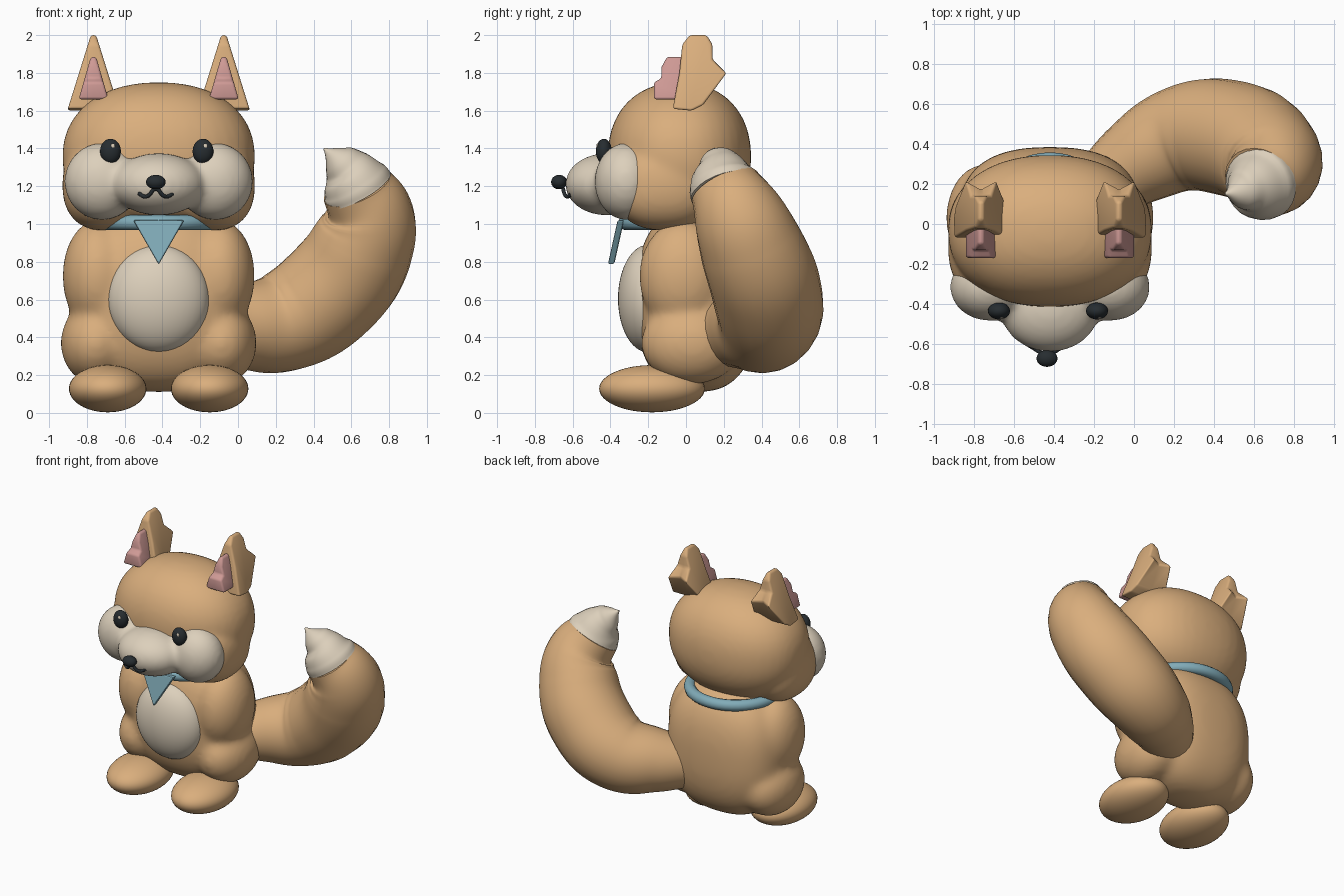
import bpy, bmesh, math
from mathutils import Vector

cube = bpy.data.objects.get("Cube")
if cube:
    bpy.data.objects.remove(cube, do_unlink=True)

MID = -0.42  # centre line of the animal; the tail swings out to its left


def material(name, rgb):
    m = bpy.data.materials.new(name)
    m.use_nodes = True
    m.diffuse_color = (*rgb, 1)
    m.node_tree.nodes["Principled BSDF"].inputs["Base Color"].default_value = (*rgb, 1)
    return m


FUR = material("tan fur", (0.70, 0.425, 0.205))
CREAM = material("cream fur", (0.72, 0.63, 0.50))
PINK = material("pink inner ear", (0.62, 0.32, 0.30))
BLUE = material("blue scarf", (0.22, 0.41, 0.48))
DARK = material("dark eye and nose", (0.02, 0.026, 0.03))


def finish(name, bm, mat, smooth=True):
    bmesh.ops.recalc_face_normals(bm, faces=bm.faces)
    mesh = bpy.data.meshes.new(name)
    bm.to_mesh(mesh)
    bm.free()
    for p in mesh.polygons:
        p.use_smooth = smooth
    mesh.materials.append(mat)
    ob = bpy.data.objects.new(name, mesh)
    bpy.context.collection.objects.link(ob)
    return ob


def add_ball(bm, centre, radii, power=2.0):
    """Ellipsoid; a power above 2 makes it boxier."""
    made = bmesh.ops.create_uvsphere(bm, u_segments=40, v_segments=24, radius=1)
    for v in made["verts"]:
        norm = sum(abs(c) ** power for c in v.co) ** (1 / power)
        v.co = Vector(centre) + Vector([c / norm * r for c, r in zip(v.co, radii)])


def ball(name, centre, radii, mat):
    bm = bmesh.new()
    add_ball(bm, centre, radii)
    return finish(name, bm, mat)


def blend(name, balls, mat, rounds):
    """Several ellipsoids melted into one smooth skin."""
    bm = bmesh.new()
    for b in balls:
        add_ball(bm, *b)
    ob = finish(name, bm, mat)
    rem = ob.modifiers.new("merge", 'REMESH')
    rem.mode = 'VOXEL'
    rem.voxel_size = 0.018
    rem.use_smooth_shade = True
    sm = ob.modifiers.new("soften", 'SMOOTH')
    sm.factor = 0.5
    sm.iterations = rounds
    return ob


def tube(name, points, mat, depth=1.0):
    """Round sweep through (x, y, z, radius) points."""
    cu = bpy.data.curves.new(name, 'CURVE')
    cu.dimensions = '3D'
    cu.bevel_depth = depth
    cu.bevel_resolution = 10
    cu.resolution_u = 10
    cu.use_fill_caps = True
    sp = cu.splines.new('BEZIER')
    sp.radius_interpolation = 'CARDINAL'
    sp.bezier_points.add(len(points) - 1)
    for bp, (x, y, z, r) in zip(sp.bezier_points, points):
        bp.co = (x, y, z)
        bp.radius = r
        bp.handle_left_type = bp.handle_right_type = 'AUTO'
    cu.materials.append(mat)
    ob = bpy.data.objects.new(name, cu)
    bpy.context.collection.objects.link(ob)
    return ob


def ear_part(name, x, profile, half_width, mat, notch):
    """Side profile (y, z) widened in x, tapering to a point at the top."""
    low = min(z for y, z in profile)
    high = max(z for y, z in profile)
    middle = sum(y for y, z in profile) / len(profile)
    bm = bmesh.new()
    cols = []
    for side in (-1, 0, 1):
        col = []
        for y, z in profile:
            w = 0.014 + half_width * (high - z) / (high - low)
            inset = notch if side == 0 and y > middle + 0.08 else 0
            col.append(bm.verts.new((x + side * w, y - inset, z)))
        cols.append(col)
    n = len(profile)
    for a, b in zip(cols, cols[1:]):
        for i in range(n):
            j = (i + 1) % n
            bm.faces.new((a[i], a[j], b[j], b[i]))
    bm.faces.new(cols[0])
    bm.faces.new(cols[2])
    ob = finish(name, bm, mat)
    bev = ob.modifiers.new("soft edges", 'BEVEL')
    bev.width = 0.016
    bev.segments = 3
    bev.limit_method = 'ANGLE'
    return ob


# Body: torso with arms and haunches melted in
parts = [((MID, 0.06, 0.60), (0.45, 0.325, 0.49), 2.5)]
for s in (-1, 1):
    parts.append(((MID + s * 0.32, -0.01, 0.725), (0.19, 0.24, 0.3)))
    parts.append(((MID + s * 0.33, 0.03, 0.37), (0.19, 0.27, 0.22)))
blend("body", parts, FUR, 30)
ball("belly_patch", (MID, -0.2, 0.605), (0.27, 0.16, 0.285), CREAM)

# Head with jowls, and cream mask
skull = [((MID, -0.035, 1.355), (0.51, 0.38, 0.395), 2.2)]
skull += [((MID + s * 0.29, -0.11, 1.205), (0.22, 0.28, 0.24), 2.3) for s in (-1, 1)]
blend("head", skull, FUR, 12)
mask = [((MID, -0.42, 1.21), (0.25, 0.22, 0.165))]
mask += [((MID + s * 0.3, -0.315, 1.225), (0.2, 0.17, 0.205)) for s in (-1, 1)]
blend("muzzle_mask", mask, CREAM, 14)

# Mirrored parts: feet, eyes, ears
EAR = [(-0.07, 1.61), (-0.035, 1.8), (-0.02, 1.95), (0.02, 2.0), (0.11, 2.0),
       (0.14, 1.95), (0.14, 1.87), (0.22, 1.8), (0.09, 1.63), (0.03, 1.6)]
INNER = [(-0.17, 1.66), (-0.17, 1.75), (-0.13, 1.77), (-0.13, 1.83),
         (-0.1, 1.885), (0.02, 1.885), (0.02, 1.66)]
for s, side in ((-1, "right"), (1, "left")):
    ball(side + "_foot", (MID + s * 0.27, -0.18, 0.128), (0.205, 0.28, 0.125), FUR)
    eye_x = MID - 0.01 + s * 0.245
    ball(side + "_eye", (eye_x, -0.435, 1.385), (0.055, 0.042, 0.066), DARK)
    ball(side + "_eye_glint", (eye_x + 0.012, -0.469, 1.412), (0.011, 0.006, 0.013), CREAM)
    x = MID + s * 0.345
    ear_part(side + "_ear", x, EAR, 0.125, FUR, 0.045)
    ear_part(side + "_inner_ear", x, INNER, 0.065, PINK, 0)

# Nose and mouth
ball("nose", (MID - 0.015, -0.672, 1.222), (0.052, 0.042, 0.038), DARK)
half = [(0.09, -0.607, 1.162), (0.06, -0.625, 1.145), (0.04, -0.638, 1.15)]
mouth = [(-x, y, z) for x, y, z in half] + [(0, -0.65, 1.185)] + half[::-1]
tube("mouth", [(MID - 0.015 + x, y, z, 1) for x, y, z in mouth], DARK, 0.01)

# Scarf: neck ring and hanging point
bpy.ops.mesh.primitive_torus_add(location=(MID, 0.0, 1.007), major_radius=0.318,
                                 minor_radius=0.04, major_segments=48, minor_segments=12)
ring = bpy.context.object
ring.name = "scarf_ring"
ring.data.materials.append(BLUE)
bpy.ops.object.shade_smooth()

bm = bmesh.new()
corners = [(-0.135, -0.345, 1.02), (0.135, -0.345, 1.02), (0, -0.397, 0.785)]
front, back = [[bm.verts.new((MID + x, y + dy, z)) for x, y, z in corners] for dy in (-0.017, 0.017)]
bm.faces.new(front)
bm.faces.new(back)
for i in range(3):
    j = (i + 1) % 3
    bm.faces.new((front[i], front[j], back[j], back[i]))
point = finish("scarf_point", bm, BLUE, False)
bev = point.modifiers.new("soft edges", 'BEVEL')
bev.width = 0.008
bev.segments = 2

# Tail sweeping out and up, with a cream tip
tube("tail", [(-0.2, 0.14, 0.43, 0.17), (0.03, 0.32, 0.45, 0.225), (0.26, 0.43, 0.49, 0.27),
              (0.5, 0.425, 0.655, 0.29), (0.655, 0.345, 0.88, 0.275),
              (0.69, 0.27, 1.06, 0.238), (0.63, 0.205, 1.195, 0.19)], FUR)
tube("tail_tip", [(0.64, 0.21, 1.18, 0.192), (0.615, 0.195, 1.225, 0.178), (0.57, 0.18, 1.295, 0.13),
                  (0.52, 0.16, 1.345, 0.078), (0.455, 0.15, 1.4, 0.005)], CREAM)
